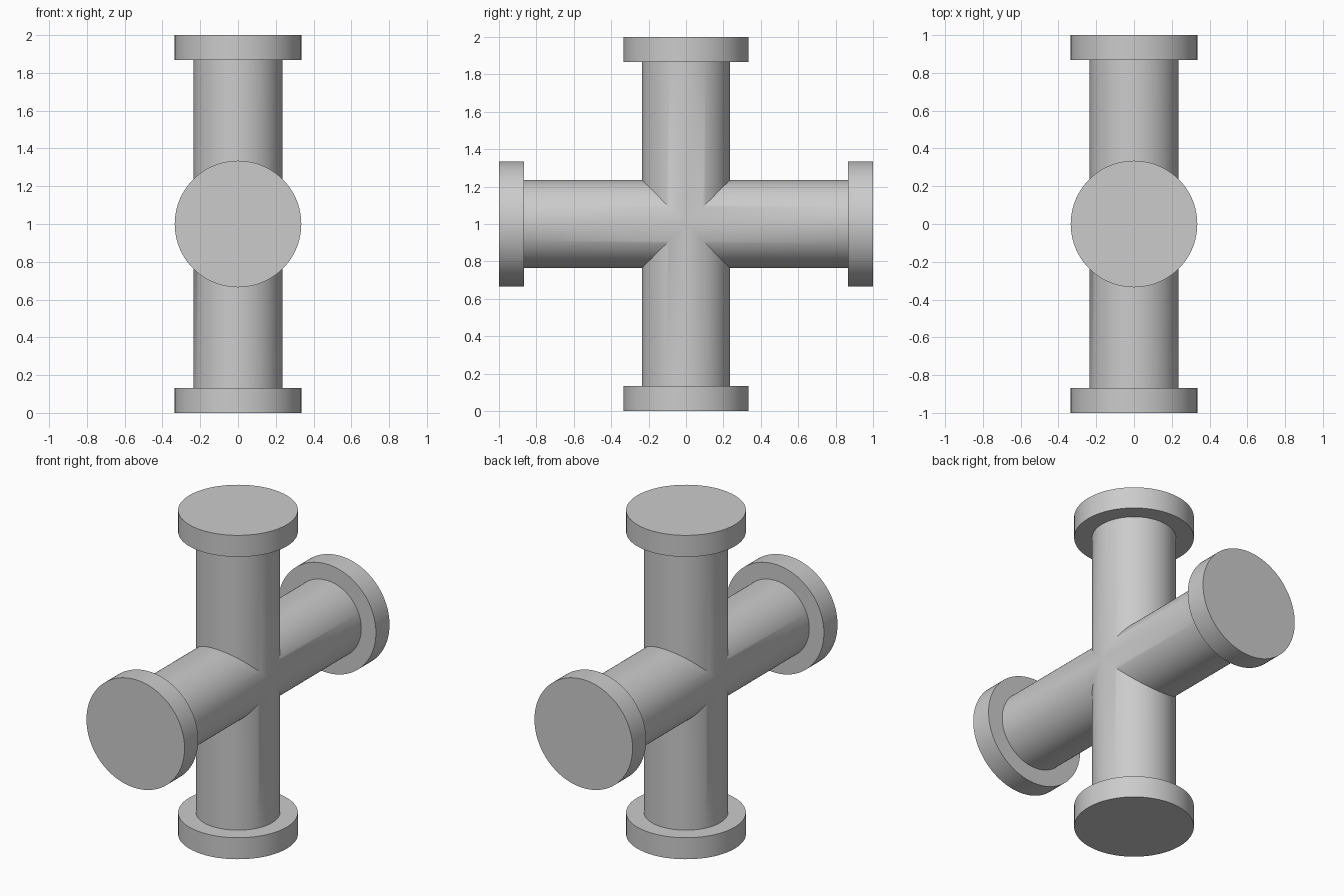
import bpy, bmesh
from math import cos, sin, pi, radians
from mathutils import Matrix, Vector

if "Cube" in bpy.data.objects:
    bpy.data.objects.remove(bpy.data.objects["Cube"])

SIDES = 96
PIPE_R, FLANGE_R = 0.235, 0.335
FLANGE_Z = 0.867          # inner face of each flange, from the centre
CENTRE = Vector((0, 0, 1))


def add_arm(bm, rot):
    """One mitred pipe arm with its flange, built along +z and then rotated."""
    def ring(r, height):
        verts = []
        for i in range(SIDES):
            a = 2 * pi * i / SIDES
            x, y = r * cos(a), r * sin(a)
            z = abs(y) if height is None else height
            verts.append(bm.verts.new(rot @ Vector((x, y, z)) + CENTRE))
        return verts

    # mitre edge, pipe end, flange underside, flange rim
    rings = [ring(PIPE_R, None), ring(PIPE_R, FLANGE_Z),
             ring(FLANGE_R, FLANGE_Z), ring(FLANGE_R, 1.0)]
    for lo, hi in zip(rings, rings[1:]):
        for i in range(SIDES):
            j = (i + 1) % SIDES
            bm.faces.new((lo[i], lo[j], hi[j], hi[i]))
    bm.faces.new(rings[-1])   # closed flange face


# four arms in the y-z plane, welded along their mitres
bm = bmesh.new()
for k in range(4):
    add_arm(bm, Matrix.Rotation(k * pi / 2, 3, 'X'))
bmesh.ops.remove_doubles(bm, verts=bm.verts, dist=1e-5)
bmesh.ops.recalc_face_normals(bm, faces=bm.faces)

mesh = bpy.data.meshes.new("flanged_pipe_cross")
bm.to_mesh(mesh)
bm.free()
obj = bpy.data.objects.new("flanged_pipe_cross", mesh)
bpy.context.collection.objects.link(obj)

# smooth barrels, crisp flange edges
bpy.context.view_layer.objects.active = obj
obj.select_set(True)
bpy.ops.object.shade_smooth_by_angle(angle=radians(30))
